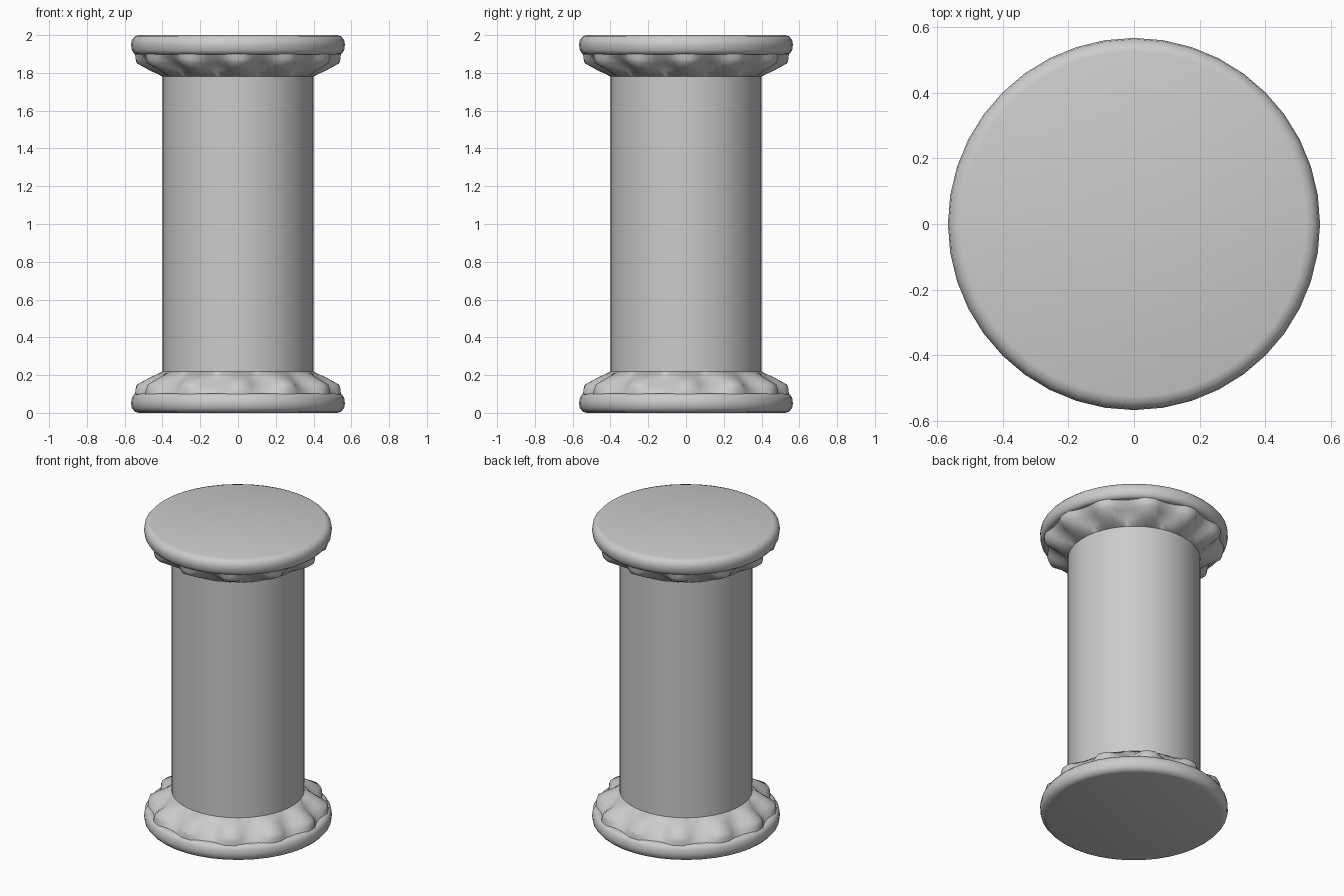
import bpy, bmesh, math

if "Cube" in bpy.data.objects:
    bpy.data.objects.remove(bpy.data.objects["Cube"])


def lathe(name, n, rings, angle=45):
    """Closed lathe; rings are (z, radius function of angle)."""
    bm = bmesh.new()
    loops = []
    for z, rf in rings:
        loop = []
        for i in range(n):
            a = 2 * math.pi * i / n
            r = rf(a) if callable(rf) else rf
            loop.append(bm.verts.new((r * math.cos(a), r * math.sin(a), z)))
        loops.append(loop)
    for lo, hi in zip(loops, loops[1:]):
        for i in range(n):
            j = (i + 1) % n
            bm.faces.new((lo[i], lo[j], hi[j], hi[i]))
    bm.faces.new(loops[0][::-1])
    bm.faces.new(loops[-1])
    bmesh.ops.recalc_face_normals(bm, faces=bm.faces)
    me = bpy.data.meshes.new(name)
    bm.to_mesh(me)
    bm.free()
    ob = bpy.data.objects.new(name, me)
    bpy.context.collection.objects.link(ob)
    bpy.ops.object.select_all(action='DESELECT')
    ob.select_set(True)
    bpy.context.view_layer.objects.active = ob
    bpy.ops.object.shade_smooth_by_angle(angle=math.radians(angle))
    return ob


FINS = 12


def scallop(fin, dip):
    """Narrow fins at full radius with shallow scoops between them."""
    def radius(a):
        t = (a / (2 * math.pi) * FINS + 0.5) % 1 - 0.5
        t = max(0, (abs(t) - 0.12) / 0.38)
        return fin - (fin - dip) * math.sin(t * math.pi / 2)
    return radius


# Central shaft
lathe("shaft", 48, [(0.08, 0.4), (1.92, 0.4)])

# Rounded flanges and their scalloped collars, bottom then mirrored to the top
flange = [(0.0, 0.525), (0.006, 0.545), (0.025, 0.562), (0.05, 0.566),
          (0.08, 0.562), (0.098, 0.55), (0.102, 0.535)]
collar = [(0.09, scallop(0.545, 0.525)), (0.125, scallop(0.543, 0.50)),
          (0.15, scallop(0.535, 0.465)), (0.185, scallop(0.47, 0.425)),
          (0.218, 0.402)]
for side, flip in (("bottom", False), ("top", True)):
    for part, n, prof in (("flange", 40, flange), ("collar", 96, collar)):
        rings = [(2 - z if flip else z, r) for z, r in prof]
        lathe(f"{side}_{part}", n, rings)
